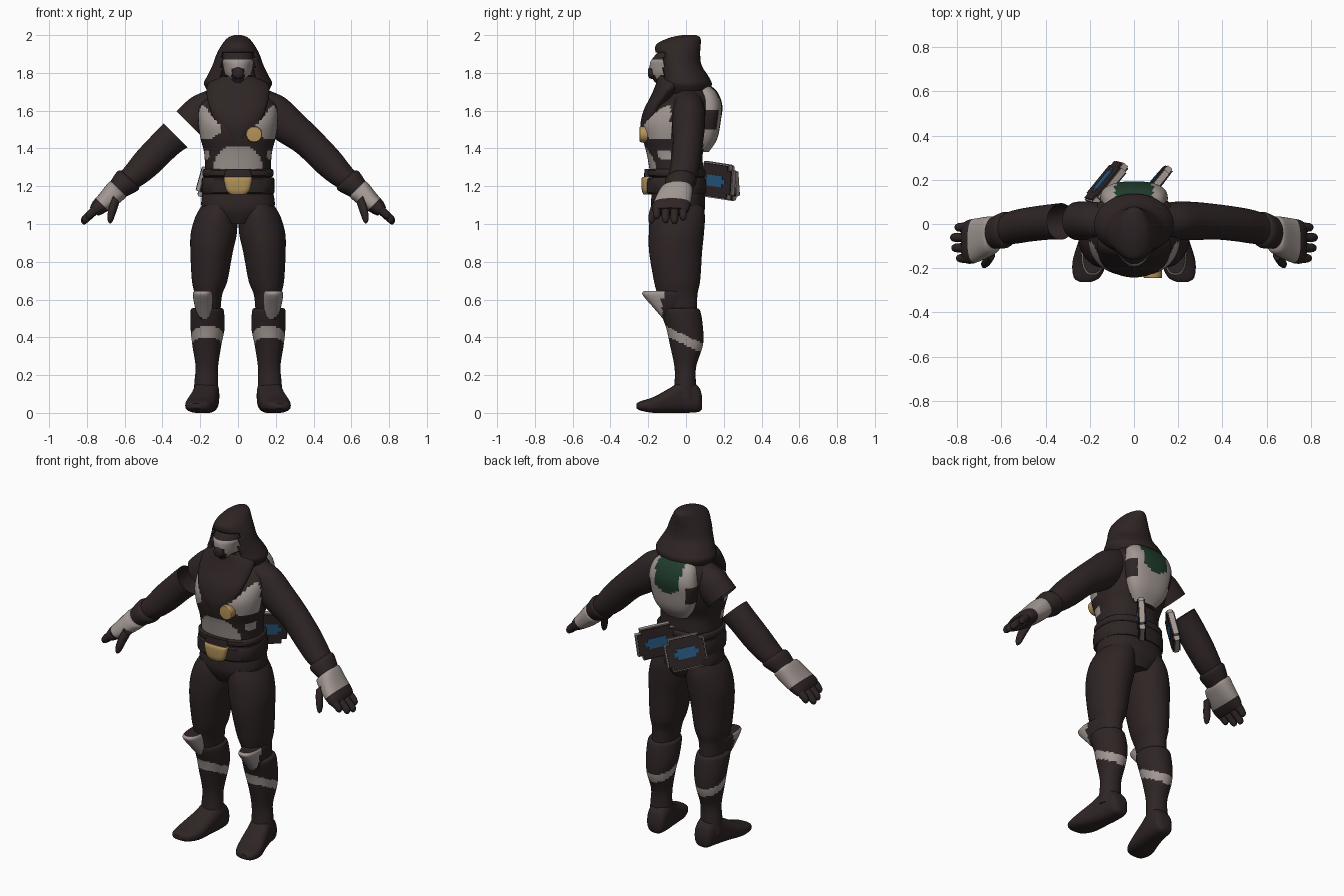
import bpy, bmesh
from math import cos, sin, tau, radians, copysign
from mathutils import Matrix, Vector, Euler

cube = bpy.data.objects.get("Cube")
if cube:
    bpy.data.objects.remove(cube, do_unlink=True)

DARK, GREY, GOLD, BLUE, GREEN = range(5)
CUT = -1
palette = []
for label, rgb in (("dark cloth", (.028, .018, .018)), ("pale armour", (.36, .31, .29)),
                   ("gold metal", (.45, .29, .1)), ("blue panel", (.02, .1, .22)),
                   ("green panel", (.014, .042, .024))):
    mat = bpy.data.materials.new(label)
    mat.use_nodes = True
    mat.diffuse_color = (*rgb, 1)
    shader = mat.node_tree.nodes["Principled BSDF"]
    shader.inputs["Base Color"].default_value = (*rgb, 1)
    shader.inputs["Roughness"].default_value = .8
    palette.append(mat)


def finish(name, bm, matrix):
    """Turn a bmesh into an object, smooth with sharp edges kept."""
    bm.transform(matrix)
    bmesh.ops.recalc_face_normals(bm, faces=bm.faces)
    for edge in bm.edges:
        edge.smooth = edge.calc_face_angle(0) < radians(40)
    for face in bm.faces:
        face.smooth = True
    mesh = bpy.data.meshes.new(name)
    bm.to_mesh(mesh)
    bm.free()
    for mat in palette:
        mesh.materials.append(mat)
    obj = bpy.data.objects.new(name, mesh)
    bpy.context.collection.objects.link(obj)
    return obj


def spline(a, b, c, d, t):
    return b + .5 * t * (c - a + t * (2*a - 5*b + 4*c - d + t * (3*(b - c) + d - a)))


def loft(name, rings, rule=DARK, along="z", matrix=Matrix(), square=1, steps=6, sides=40):
    """Skin rings of (position, centre x, half width, near, far) along an axis."""
    rows = []
    for i in range(len(rings) - 1):
        four = [rings[max(0, min(len(rings) - 1, i + k))] for k in (-1, 0, 1, 2)]
        for j in range(steps):
            rows.append([spline(*vals, j / steps) for vals in zip(*four)])
    rows.append(rings[-1])
    bm = bmesh.new()
    skin = []
    for pos, cx, half, near, far in rows:
        ring = []
        for k in range(sides):
            c, s = cos(tau * k / sides), sin(tau * k / sides)
            u = cx + half * copysign(abs(c) ** square, c)
            v = (near + far) / 2 + (far - near) / 2 * copysign(abs(s) ** square, s)
            ring.append(bm.verts.new((u, v, pos) if along == "z" else (u, pos, v)))
        skin.append(ring)
    for low, high in zip(skin, skin[1:]):
        for k in range(sides):
            n = (k + 1) % sides
            bm.faces.new((low[k], low[n], high[n], high[k]))
    bm.faces.new(skin[0])
    bm.faces.new(skin[-1])
    doomed = []
    for face in bm.faces:
        index = rule(face.calc_center_median()) if callable(rule) else rule
        if index == CUT:
            doomed.append(face)
        else:
            face.material_index = index
    bmesh.ops.delete(bm, geom=doomed, context="FACES")
    return finish(name, bm, matrix)


def plate(name, size, color, matrix, chamfer):
    """Box with its four corners cut off when seen along its thickness."""
    bm = bmesh.new()
    bmesh.ops.create_cube(bm, size=1, matrix=Matrix.Diagonal((*size, 1)))
    corners = [e for e in bm.edges if abs(e.verts[0].co.y - e.verts[1].co.y) > size[1] / 2]
    bmesh.ops.bevel(bm, geom=corners, offset=chamfer, segments=2, affect="EDGES")
    for face in bm.faces:
        face.material_index = color
    return finish(name, bm, matrix)


# Torso with painted chest and belly armour
def torso_rule(p):
    x = abs(p.x)
    if p.y > -.08:
        return DARK
    slope = .75 * (p.z - 1.5) if p.z > 1.5 else 1.2 * (1.5 - p.z)
    chest = 1.45 < p.z < 1.63 and x > .08 + slope
    belly = 1.29 < p.z < 1.41 and x < .125 - max(0, p.z - 1.35)
    flank = 1.34 < p.z < 1.39 and x > .155
    return GREY if chest or belly or flank else DARK


loft("torso", [(1.0, 0, .09, -.15, .07), (1.08, 0, .19, -.185, .1), (1.2, 0, .18, -.18, .095),
               (1.3, 0, .175, -.195, .09), (1.38, 0, .18, -.21, .09), (1.46, 0, .2, -.23, .12),
               (1.54, 0, .21, -.23, .14), (1.62, 0, .21, -.17, .14), (1.68, 0, .175, -.09, .13),
               (1.74, 0, .12, -.08, .1)], torso_rule, square=.85, steps=8, sides=64)
loft("chest_bib", [(1.45, 0, .04, -.235, -.16), (1.52, 0, .11, -.242, -.13),
                   (1.6, 0, .145, -.225, -.12), (1.68, 0, .165, -.185, -.06),
                   (1.74, 0, .16, -.16, 0), (1.78, 0, .1, -.15, 0)])
loft("chest_disc", [(-.245, .085, .034, 1.44, 1.51), (-.24, .085, .042, 1.433, 1.517),
                    (-.2, .085, .042, 1.433, 1.517)], GOLD, along="y")


# Back plate with green centre panel
def back_rule(p):
    x = abs(p.x)
    if x < .085 and p.z > 1.54 + .6 * x:
        return GREEN
    notch = x > .11 and 1.5 < p.z < 1.6
    return DARK if notch or p.y < .09 else GREY


loft("back_plate", [(1.38, 0, .07, .04, .12), (1.45, 0, .12, .04, .165), (1.55, 0, .15, .04, .185),
                    (1.63, 0, .15, .04, .192), (1.7, 0, .13, .04, .165), (1.74, 0, .08, .04, .12)],
     back_rule, square=.8)

# Belt and buckle
for name, low, high, grow in (("belt", 1.16, 1.245, .01), ("upper_belt", 1.25, 1.29, .006)):
    loft(name, [(low, 0, .175 + grow, -.19, .1), (low + .008, 0, .182 + grow, -.2 - grow, .1 + grow),
                (high - .008, 0, .182 + grow, -.2 - grow, .1 + grow),
                (high, 0, .175 + grow, -.19, .1)], square=.8, steps=2)
loft("buckle", [(1.155, 0, .04, -.225, -.17), (1.18, 0, .062, -.234, -.17),
                (1.235, 0, .075, -.236, -.17), (1.25, 0, .07, -.228, -.17)], GOLD, square=.6)
loft("buckle_hood", [(1.25, 0, .075, -.222, -.17), (1.29, 0, .065, -.22, -.17)], square=.5)

# Hood with an open front
hood = loft("hood", [(1.69, 0, .15, -.11, .12), (1.74, 0, .18, -.14, .137), (1.78, 0, .165, -.14, .12),
                     (1.84, 0, .135, -.15, .083), (1.9, 0, .113, -.16, .075),
                     (1.95, 0, .085, -.158, .078), (1.985, 0, .055, -.09, .076), (2, 0, .02, -.02, .055)],
            lambda p: CUT if p.y < -.03 and abs(p.x) < .09 and 1.775 < p.z < 1.905 else DARK)
shell = hood.modifiers.new("cloth thickness", "SOLIDIFY")
shell.thickness = .012


# Face mask with dark brow and breathing vent
def mask_rule(p):
    vent = abs(p.x) < .035 and p.z < 1.825
    edge = abs(p.x) > .055 and p.z < 1.79
    return DARK if vent or edge or p.z > 1.872 or p.y > -.08 else GREY


loft("face_mask", [(1.75, 0, .04, -.165, .04), (1.79, 0, .068, -.187, .05), (1.84, 0, .08, -.192, .05),
                   (1.87, 0, .085, -.182, .05), (1.92, 0, .075, -.14, .05)], mask_rule)
loft("mask_vent", [(-.2, 0, .018, 1.785, 1.82), (-.19, 0, .03, 1.77, 1.83),
                   (-.15, 0, .034, 1.765, 1.835)], along="y")


# Limbs
def leg_rule(p):
    return GREY if abs(p.z - .383 + .47 * p.y) < .026 else DARK


def knee_rule(p):
    return GREY if p.y < -.125 else DARK


def glove_rule(p):
    return GREY if p.z < .735 else DARK


for side, label in ((1, "left"), (-1, "right")):
    flip = Matrix.Diagonal((side, 1, 1, 1))
    loft(label + "_thigh", [(1.1, .1, .09, -.17, .09), (1.04, .115, .11, -.19, .1),
                            (.95, .128, .122, -.197, .095), (.85, .14, .112, -.195, .085),
                            (.7, .15, .094, -.17, .075), (.62, .157, .072, -.15, .06),
                            (.5, .16, .065, -.12, .06)], matrix=flip)
    loft(label + "_shin", [(.555, .163, .075, -.11, .05), (.54, .163, .088, -.135, .075),
                           (.45, .161, .09, -.105, .09), (.36, .165, .077, -.085, .09),
                           (.25, .165, .06, -.062, .055), (.17, .168, .062, -.06, .052),
                           (.08, .17, .068, -.07, .06)], leg_rule, matrix=flip, steps=10)
    loft(label + "_knee_pad", [(.49, .175, .03, -.115, -.06), (.56, .182, .046, -.175, -.03),
                               (.625, .187, .052, -.23, .0), (.645, .187, .045, -.222, .0)],
         knee_rule, matrix=flip, square=.75)
    loft(label + "_boot", [(.085, .16, .03, .02, .09), (.065, .16, .055, .005, .14),
                           (0, .165, .066, 0, .18), (-.08, .18, .072, 0, .135),
                           (-.17, .2, .078, 0, .085), (-.24, .213, .06, .012, .062),
                           (-.262, .22, .025, .025, .05)], along="y", matrix=flip, square=.75)

    # Arm parts run down a local axis sloping out from the shoulder
    frame = flip @ Matrix.Translation((.2, 0, 1.62)) @ Matrix.Rotation(radians(135), 4, "Y")
    # The right upper arm has a missing stretch
    gap = (lambda p: CUT if .11 < p.z < .2 else DARK) if side < 0 else DARK
    loft(label + "_arm", [(-.1, .03, .06, -.06, .08), (0, .03, .098, -.07, .1),
                          (.12, .025, .097, -.073, .1), (.25, .01, .084, -.07, .09),
                          (.4, .01, .08, -.08, .075), (.5, .01, .068, -.09, .06),
                          (.6, 0, .05, -.09, .03), (.66, 0, .048, -.1, .02)],
         gap, matrix=frame, steps=8)
    loft(label + "_cuff", [(.53, .012, .062, -.09, .05), (.55, .005, .074, -.11, .055),
                           (.62, 0, .056, -.11, .03)], matrix=frame, steps=3)
    loft(label + "_glove", [(.61, 0, .05, -.11, .025), (.625, 0, .06, -.135, .035),
                            (.7, 0, .052, -.165, .028), (.76, -.005, .042, -.18, .02),
                            (.79, -.005, .03, -.175, .01)], glove_rule, matrix=frame, square=.8)
    for finger, (v, tip) in enumerate(((-.155, .84), (-.108, .87), (-.061, .878), (-.015, .85))):
        loft(f"{label}_finger_{finger}", [(.74, -.005, .024, v - .024, v + .024),
                                          (tip - .04, -.01, .022, v - .021, v + .021),
                                          (tip - .01, -.008, .017, v - .016, v + .016),
                                          (tip, -.005, .006, v - .006, v + .006)],
             matrix=frame, steps=3, sides=14)
    loft(label + "_thumb", [(.66, .03, .025, -.165, -.11), (.71, .055, .025, -.19, -.14),
                            (.755, .08, .02, -.2, -.16), (.775, .092, .008, -.195, -.175)],
         matrix=frame, steps=3, sides=14)

# Two hip pouches at the back, both turned the same way
for label, spot, tilt in (("right", (-.125, .185, 1.225), .25), ("left", (.085, .165, 1.23), .05)):
    place = Matrix.Translation(spot) @ Euler((tilt, .12, radians(51))).to_matrix().to_4x4()
    plate(label + "_pouch", (.215, .042, .175), DARK, place, .025)
    plate(label + "_pouch_rim", (.228, .026, .188), GREY, place, .028)
    for face in (-1, 1):
        shift = Matrix.Translation((.0, face * .021, .0))
        plate(label + "_pouch_panel", (.14, .008, .06), BLUE, place @ shift, .018)
